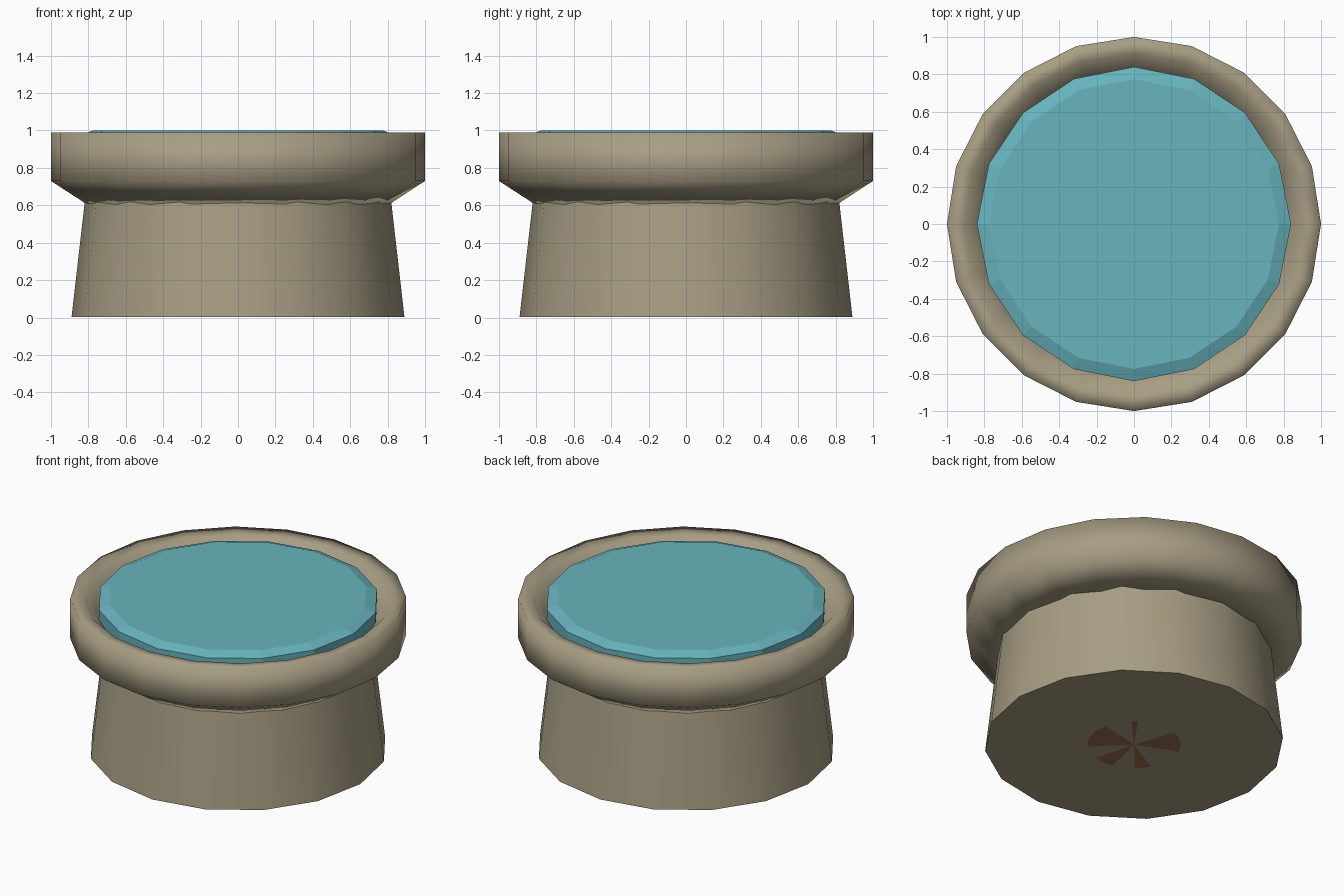
import bpy, bmesh
from math import sin, cos, radians, tau

cube = bpy.data.objects.get("Cube")
if cube:
    bpy.data.objects.remove(cube, do_unlink=True)


def material(name, rgb):
    mat = bpy.data.materials.new(name)
    mat.use_nodes = True
    mat.diffuse_color = (*rgb, 1)
    mat.node_tree.nodes["Principled BSDF"].inputs["Base Color"].default_value = (*rgb, 1)
    return mat


stone = material("sandy stone", (0.39, 0.34, 0.23))
water = material("teal water", (0.138, 0.456, 0.515))
brown = material("dark brown", (0.32, 0.16, 0.075))


def finish(name, bm, mat, smooth=None):
    bmesh.ops.recalc_face_normals(bm, faces=bm.faces)
    mesh = bpy.data.meshes.new(name)
    bm.to_mesh(mesh)
    bm.free()
    mesh.materials.append(mat)
    obj = bpy.data.objects.new(name, mesh)
    bpy.context.collection.objects.link(obj)
    if smooth:
        bpy.ops.object.select_all(action='DESELECT')
        obj.select_set(True)
        bpy.context.view_layer.objects.active = obj
        bpy.ops.object.shade_smooth_by_angle(angle=radians(smooth))
    return obj


def lathe(name, profile, sides, mat, smooth=None, ring=False):
    """Spin (radius, height) points; a ring closes on itself, otherwise the ends are capped."""
    bm = bmesh.new()
    loops = [[bm.verts.new((r * cos(tau * i / sides), r * sin(tau * i / sides), z))
              for i in range(sides)] for r, z in profile]
    pairs = list(zip(loops, loops[1:]))
    if ring:
        pairs.append((loops[-1], loops[0]))
    else:
        bm.faces.new(loops[0])
        bm.faces.new(loops[-1])
    for a, b in pairs:
        for i in range(sides):
            j = (i + 1) % sides
            bm.faces.new((a[i], a[j], b[j], b[i]))
    return finish(name, bm, mat, smooth)


# Tapered pedestal
lathe("pedestal", [(0.89, 0.002), (0.81, 0.7)], 16, stone, 40)

# Thick rounded rim
lathe("rim", [(0.80, 0.60), (1, 0.73), (1, 0.99), (0.91, 0.98), (0.82, 0.88), (0.74, 0.75)],
      20, stone, 120, ring=True)

# Water surface with a sloped edge
lathe("water", [(0.84, 0.86), (0.84, 0.975), (0.775, 1.0)], 16, water)

# Brown wedges set into the underside
bm = bmesh.new()
for start, end in [(47, 55), (209, 229), (257, 285), (315, 373), (109, 157)]:
    rim = [bm.verts.new((0.28 * cos(a), 0.28 * sin(a), 0))
           for a in (radians(start + (end - start) * k / 3) for k in range(4))]
    bm.faces.new([bm.verts.new((0, 0, 0))] + rim[::-1])
wedges = finish("underside_wedges", bm, brown)
for poly in wedges.data.polygons:
    if poly.normal.z > 0:
        poly.flip()
